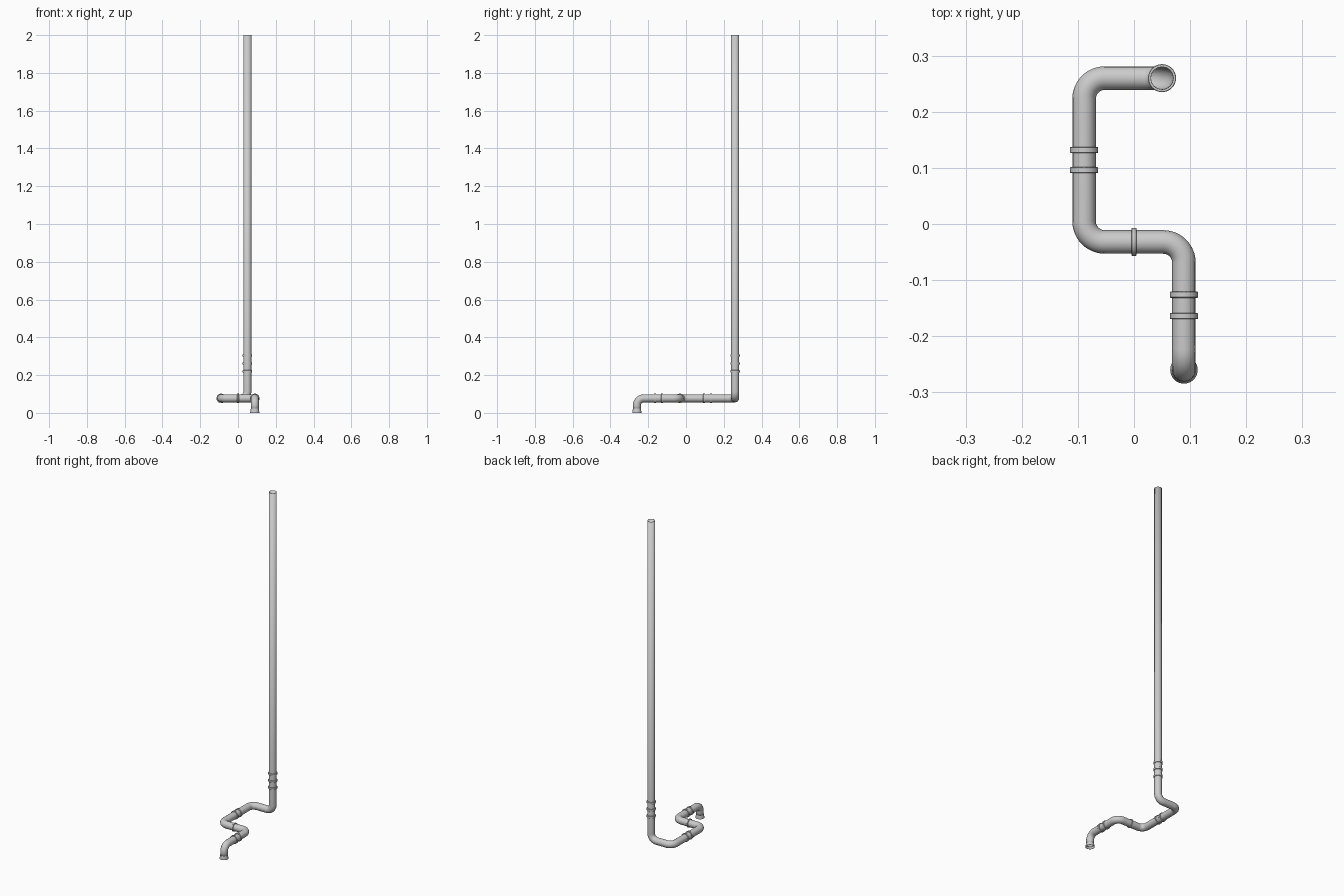
import bpy, bmesh
from math import cos, sin, pi, radians
from mathutils import Vector, Matrix

if "Cube" in bpy.data.objects:
    bpy.data.objects.remove(bpy.data.objects["Cube"])

R = 0.021        # pipe radius
RING = 0.025     # clamp ring radius
BEND = 0.037     # elbow centreline radius
Z = 0.077        # height of the horizontal run
WALL = 0.0012
STEPS = 12


def smooth(ob):
    bpy.ops.object.select_all(action='DESELECT')
    ob.select_set(True)
    bpy.context.view_layer.objects.active = ob
    bpy.ops.object.shade_smooth_by_angle(angle=radians(35))


def rounded_path(corners):
    """Replace every inner right-angle corner with a quarter arc."""
    pts = [Vector(c) for c in corners]
    out = [pts[0]]
    for a, b, c in zip(pts, pts[1:], pts[2:]):
        u, v = (a - b).normalized(), (c - b).normalized()
        centre = b + (u + v) * BEND
        for i in range(STEPS + 1):
            t = pi / 2 * i / STEPS
            out.append(centre - v * BEND * cos(t) - u * BEND * sin(t))
    return out + [pts[-1]]


def pipe(name, corners):
    path = rounded_path(corners)
    cu = bpy.data.curves.new(name, 'CURVE')
    cu.dimensions = '3D'
    cu.bevel_depth = R
    cu.bevel_resolution = 6
    sp = cu.splines.new('POLY')
    sp.points.add(len(path) - 1)
    for p, co in zip(sp.points, path):
        p.co = (*co, 1)
    ob = bpy.data.objects.new(name, cu)
    bpy.context.collection.objects.link(ob)
    bpy.ops.object.select_all(action='DESELECT')
    ob.select_set(True)
    bpy.context.view_layer.objects.active = ob
    bpy.ops.object.convert(target='MESH')
    ob = bpy.context.view_layer.objects.active
    smooth(ob)
    mod = ob.modifiers.new('wall', 'SOLIDIFY')
    mod.thickness = WALL
    mod.offset = -1
    return ob


def lathe(name, profile, loc, axis, n=32):
    """Revolve a closed (radius, height) profile around an axis."""
    bm = bmesh.new()
    loops = [[bm.verts.new((r * cos(2 * pi * i / n), r * sin(2 * pi * i / n), h))
              for r, h in profile] for i in range(n)]
    k = len(profile)
    for i in range(n):
        a, b = loops[i], loops[(i + 1) % n]
        for j in range(k):
            bm.faces.new((a[j], b[j], b[(j + 1) % k], a[(j + 1) % k]))
    bmesh.ops.recalc_face_normals(bm, faces=bm.faces)
    rot = Vector((0, 0, 1)).rotation_difference(Vector(axis)).to_matrix().to_4x4()
    bm.transform(Matrix.Translation(loc) @ rot)
    me = bpy.data.meshes.new(name)
    bm.to_mesh(me)
    bm.free()
    ob = bpy.data.objects.new(name, me)
    bpy.context.collection.objects.link(ob)
    smooth(ob)


def ring(name, loc, axis, w=0.011):
    h, b, inner = w / 2, 0.001, R - 0.0006
    lathe(name, [(inner, -h), (RING - b, -h), (RING, b - h),
                 (RING, h - b), (RING - b, h), (inner, h)], loc, axis)


# Continuous pipe from the floor outlet to the top of the riser
pipe("pipe", [(0.089, -0.26, 0.012), (0.089, -0.26, Z), (0.089, -0.032, Z),
              (-0.089, -0.032, Z), (-0.089, 0.26, Z), (0.05, 0.26, Z),
              (0.05, 0.26, 2.0)])

# Flared outlet at the floor
lathe("outlet_flare", [(R, 0.022), (0.0245, 0.003), (0.0245, 0), (0.0232, 0),
                       (R - WALL, 0.02)], (0.089, -0.26, 0), (0, 0, 1))

# Coupling rings on the horizontal run
for i, (x, y) in enumerate([(0.089, -0.164), (0.089, -0.126),
                            (-0.089, 0.096), (-0.089, 0.132)]):
    ring(f"coupling_ring_{i + 1}", (x, y, Z), (0, 1, 0))
ring("middle_ring", (0, -0.032, Z), (1, 0, 0), 0.009)

# Three rings on the riser
for i in range(3):
    ring(f"riser_ring_{i + 1}", (0.05, 0.26, 0.22 + 0.042 * i), (0, 0, 1), 0.012)
